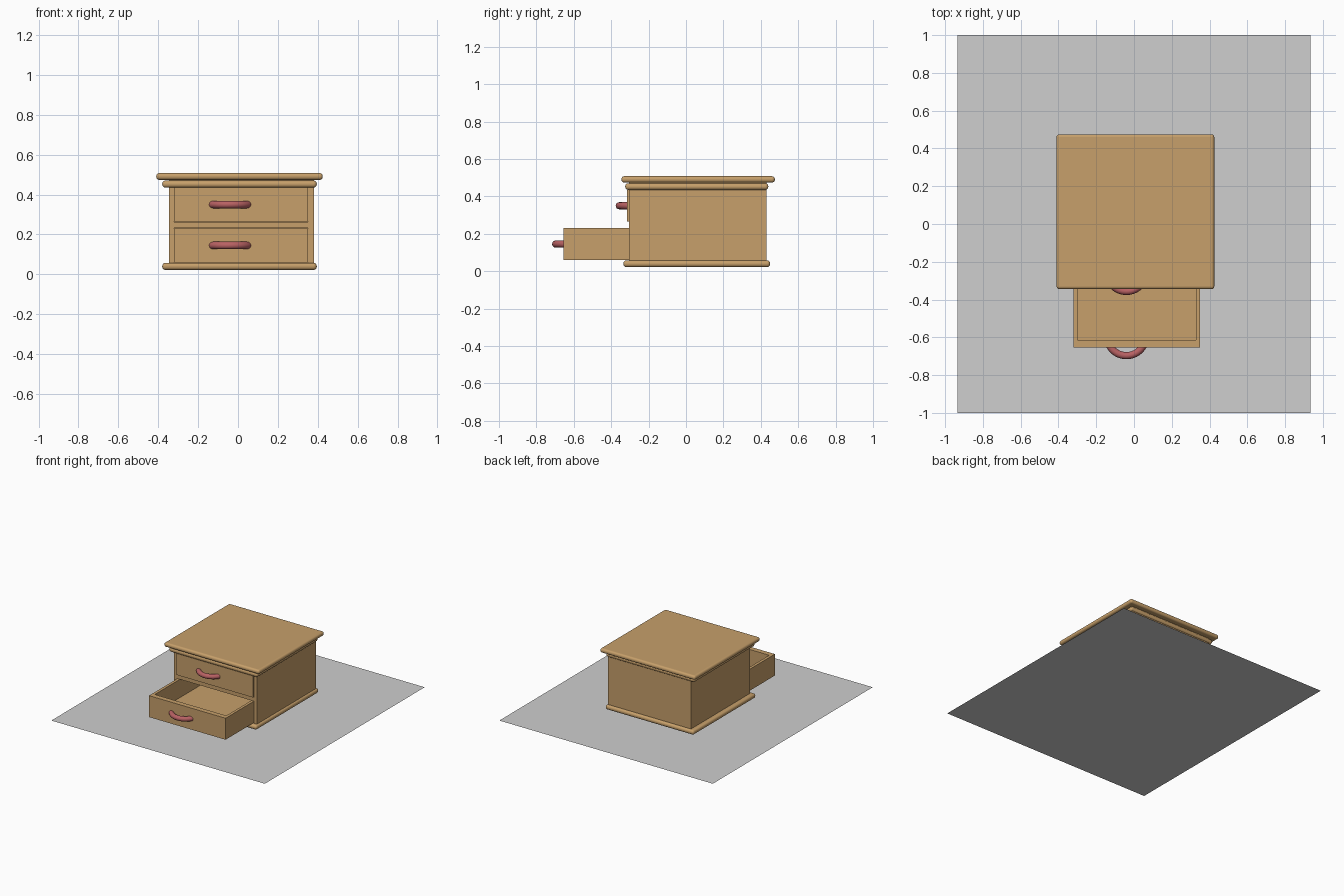
import bpy
import bmesh
from math import cos, sin, radians

if "Cube" in bpy.data.objects:
    bpy.data.objects.remove(bpy.data.objects["Cube"])


def material(name, color):
    mat = bpy.data.materials.new(name)
    mat.use_nodes = True
    mat.diffuse_color = (*color, 1)
    mat.node_tree.nodes["Principled BSDF"].inputs["Base Color"].default_value = (*color, 1)
    return mat


wood = material("light wood", (0.57, 0.35, 0.145))
red = material("dusty red", (0.48, 0.12, 0.125))
gray = material("floor gray", (0.62, 0.62, 0.62))


def finish(name, bm, mat):
    bmesh.ops.recalc_face_normals(bm, faces=bm.faces)
    mesh = bpy.data.meshes.new(name)
    bm.to_mesh(mesh)
    bm.free()
    mesh.materials.append(mat)
    obj = bpy.data.objects.new(name, mesh)
    bpy.context.collection.objects.link(obj)
    return obj


def smooth(obj):
    bpy.ops.object.select_all(action="DESELECT")
    obj.select_set(True)
    bpy.context.view_layer.objects.active = obj
    bpy.ops.object.shade_smooth_by_angle(angle=radians(40))


def add_box(bm, x, y, z):
    """Add a box spanning the (low, high) pair on each axis."""
    verts = bmesh.ops.create_cube(bm, size=1)["verts"]
    for v in verts:
        v.co = [lo + (c + 0.5) * (hi - lo) for c, (lo, hi) in zip(v.co, (x, y, z))]


def boxes(name, *parts):
    bm = bmesh.new()
    for part in parts:
        add_box(bm, *part)
    return finish(name, bm, wood)


def rounded_slab(name, x, y, z):
    obj = boxes(name, (x, y, z))
    bevel = obj.modifiers.new("rounded edge", "BEVEL")
    bevel.width = (z[1] - z[0]) * 0.46
    bevel.segments = 6
    smooth(obj)


def drawer(name, front, bottom):
    """Open tray: a thick front, thin sides and back, and a floor."""
    left, right, back, top = -0.32, 0.35, front + 0.70, bottom + 0.17
    z = (bottom, top)
    inner = (front + 0.04, back)
    boxes(name,
          ((left, right), (front, front + 0.04), z),
          ((left, left + 0.022), inner, z),
          ((right - 0.022, right), inner, z),
          ((left + 0.022, right - 0.022), (back - 0.022, back), z),
          ((left + 0.022, right - 0.022), (front + 0.04, back - 0.022), (bottom, bottom + 0.025)))


def handle(name, front, z):
    """Round bar swept along a shallow arc whose ends sink into the drawer front."""
    bm = bmesh.new()
    ring_r, tube_r, steps, sides = 0.102, 0.019, 24, 16
    rings = []
    for i in range(steps + 1):
        a = radians(-156 + 132 * i / steps)
        ring = []
        for j in range(sides):
            b = radians(360 * j / sides)
            r = ring_r + tube_r * cos(b)
            ring.append(bm.verts.new((-0.04 + r * cos(a), front + 0.06 + r * sin(a),
                                      z + tube_r * sin(b))))
        rings.append(ring)
    for r0, r1 in zip(rings, rings[1:]):
        for j in range(sides):
            k = (j + 1) % sides
            bm.faces.new((r0[j], r0[k], r1[k], r1[j]))
    for ring in (rings[0], rings[-1]):
        bm.faces.new(ring)
    smooth(finish(name, bm, red))


# Ground sheet
bm = bmesh.new()
bmesh.ops.create_grid(bm, x_segments=1, y_segments=1, size=1)
for v in bm.verts:
    v.co.x *= 0.935
finish("floor_sheet", bm, gray)

# Cabinet case with an open front and a rail between the drawers
inside = (-0.322, 0.352)
boxes("cabinet_case",
      ((-0.345, inside[0]), (-0.305, 0.43), (0.04, 0.478)),
      ((inside[1], 0.38), (-0.305, 0.43), (0.04, 0.478)),
      (inside, (0.405, 0.43), (0.04, 0.478)),
      (inside, (-0.305, 0.405), (0.437, 0.478)),
      (inside, (-0.305, 0.405), (0.232, 0.263)))

# Rounded mouldings and top
rounded_slab("base_moulding", (-0.38, 0.395), (-0.335, 0.45), (0.022, 0.058))
rounded_slab("upper_moulding", (-0.38, 0.395), (-0.325, 0.44), (0.435, 0.47))
rounded_slab("table_top", (-0.41, 0.425), (-0.345, 0.475), (0.474, 0.508))

# Drawers, the lower one pulled out, each with a curved pull
for label, front, bottom in (("upper", -0.315, 0.265), ("lower", -0.655, 0.06)):
    drawer(label + "_drawer", front, bottom)
    handle(label + "_handle", front, bottom + 0.085)
